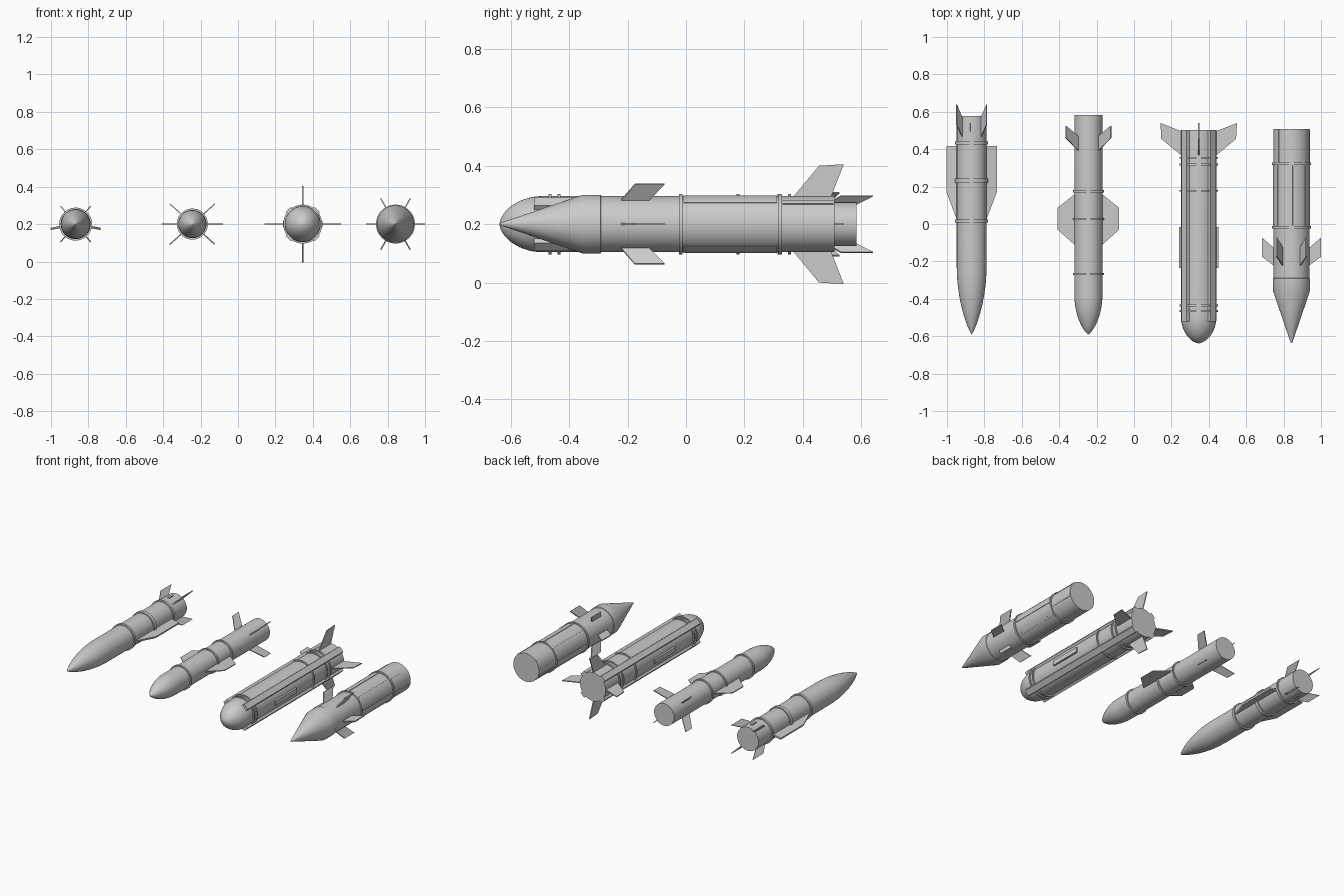
import bpy, bmesh
from math import cos, sin, pi, radians
from mathutils import Matrix, Vector

if "Cube" in bpy.data.objects:
    bpy.data.objects.remove(bpy.data.objects["Cube"])

SEG = 48
ZC = 0.2


def finish(name, bm, smooth=True):
    bmesh.ops.recalc_face_normals(bm, faces=bm.faces)
    me = bpy.data.meshes.new(name)
    bm.to_mesh(me)
    bm.free()
    ob = bpy.data.objects.new(name, me)
    bpy.context.collection.objects.link(ob)
    if smooth:
        bpy.ops.object.select_all(action='DESELECT')
        ob.select_set(True)
        bpy.context.view_layer.objects.active = ob
        bpy.ops.object.shade_smooth_by_angle(angle=radians(30))
    return ob


def lathe(name, x, prof, closed=False):
    """Revolve (radius, y) points around the long axis at x."""
    bm = bmesh.new()
    loops = []
    for r, y in prof:
        loops.append([bm.verts.new((x + r * cos(2 * pi * i / SEG), y, ZC + r * sin(2 * pi * i / SEG)))
                      for i in range(SEG)])
    pairs = list(zip(loops, loops[1:]))
    if closed:
        pairs.append((loops[-1], loops[0]))
    else:
        bm.faces.new(loops[0])
        bm.faces.new(loops[-1])
    for a, b in pairs:
        for i in range(SEG):
            j = (i + 1) % SEG
            bm.faces.new((a[i], a[j], b[j], b[i]))
    return finish(name, bm)


def ogive(R, y0, y1, power, n=14):
    """Nose profile from the tip at y1 back to the shoulder at y0."""
    pts = []
    for i in range(n + 1):
        t = 0.999 * sin(pi / 2 * (1 - i / n))
        pts.append((R * (1 - t * t) ** power, y0 + (y1 - y0) * t))
    return pts


def rings(name, x, r, ys, w=0.012, lift=0.008):
    for y in ys:
        h, o = w / 2, r + lift
        lathe(name, x, [(r - 0.006, y - h), (o, y - h), (o, y + h), (r - 0.006, y + h)], True)


def fins(name, x, angles, pts, thick=0.006):
    """Flat plates given as (radius, y) outlines, turned about the axis."""
    for a in angles:
        bm = bmesh.new()
        sides = [[bm.verts.new((r, y, s * thick / 2)) for r, y in pts] for s in (-1, 1)]
        for s in sides:
            bm.faces.new(s)
        for i in range(len(pts)):
            j = (i + 1) % len(pts)
            bm.faces.new((sides[0][i], sides[0][j], sides[1][j], sides[1][i]))
        M = Matrix.Translation((x, 0, ZC)) @ Matrix.Rotation(radians(-a), 4, 'Y')
        bmesh.ops.transform(bm, matrix=M, verts=bm.verts)
        finish(name, bm, False)


def strips(name, x, angles, r0, r1, y0, y1, width, taper=0.8):
    """Raised boxes along the body, slightly narrower on the outside."""
    for a in angles:
        bm = bmesh.new()
        bmesh.ops.create_cube(bm, size=1)
        for v in bm.verts:
            out = v.co.x > 0
            v.co = Vector((r1 if out else r0, y1 if v.co.y > 0 else y0,
                           v.co.z * width * (taper if out else 1)))
        M = Matrix.Translation((x, 0, ZC)) @ Matrix.Rotation(radians(-a), 4, 'Y')
        bmesh.ops.transform(bm, matrix=M, verts=bm.verts)
        finish(name, bm, False)


def panel(name, x, a0, a1, r, y0, y1, lift=0.003, n=8):
    """Curved raised plate covering an arc of the body."""
    bm = bmesh.new()
    rows = []
    for i in range(n + 1):
        a = radians(a0 + (a1 - a0) * i / n)
        rows.append([bm.verts.new((x + q * cos(a), y, ZC + q * sin(a)))
                     for q, y in ((r - .003, y0), (r + lift, y0), (r + lift, y1), (r - .003, y1))])
    bm.faces.new(rows[0])
    bm.faces.new(rows[-1])
    for p, q in zip(rows, rows[1:]):
        for k in range(4):
            m = (k + 1) % 4
            bm.faces.new((p[k], p[m], q[m], q[k]))
    finish(name, bm)


DIAG = (45, 135, 225, 315)

# Missile with long side strakes
X = -0.868
lathe("strake_missile_body", X, ogive(0.08, -0.22, -0.59, 0.85) + [(0.08, 0.578)])
rings("strake_missile_band", X, 0.08, (0.015, 0.432), 0.016)
rings("strake_missile_wide_band", X, 0.08, (0.232,), 0.024)
fins("strake_missile_strake", X, (-11, 191),
     [(0.07, 0.02), (0.08, 0.025), (0.136, 0.17), (0.136, 0.417), (0.07, 0.417)], 0.012)
fins("strake_missile_tail_fin", X, (50, 130, 230, 310),
     [(0.07, 0.455), (0.126, 0.53), (0.126, 0.64), (0.07, 0.555)])
strips("strake_missile_lug", X, (90, 270), 0.07, 0.085, 0.495, 0.54, 0.018)

# Missile with trapezoid mid wings
X = -0.244
lathe("wing_missile_body", X, ogive(0.075, -0.38, -0.59, 0.75) + [(0.075, 0.583)])
rings("wing_missile_band", X, 0.075, (-0.267, 0.027, 0.175))
fins("wing_missile_wing", X, (0, 180),
     [(0.065, -0.115), (0.075, -0.11), (0.165, -0.03), (0.165, 0.087), (0.075, 0.158), (0.065, 0.16)])
fins("wing_missile_tail_fin", X, (42, 138, 222, 318),
     [(0.065, 0.385), (0.162, 0.46), (0.162, 0.525), (0.065, 0.465)])

# Blunt missile with four long cable ducts
X = 0.346
lathe("duct_missile_body", X, ogive(0.096, -0.49, -0.638, 0.58) + [(0.096, 0.503)])
rings("duct_missile_band", X, 0.096, (-0.465, -0.435, 0.178, 0.318, 0.354), 0.01)
strips("duct_missile_duct", X, DIAG, 0.08, 0.11, -0.52, 0.503, 0.048)
strips("duct_missile_side_box", X, (0, 180), 0.08, 0.105, -0.235, -0.015, 0.04)
fins("duct_missile_tail_fin", X, (0, 90, 180, 270),
     [(0.085, 0.36), (0.2, 0.455), (0.205, 0.54), (0.095, 0.497), (0.085, 0.497)])

# Cone-nosed missile with six fins and panelled midsection
X = 0.842
lathe("cone_missile_body", X, [(0.003, -0.637), (0.006, -0.63), (0.1, -0.355), (0.1, -0.292),
                               (0.096, -0.29), (0.096, 0.508)])
rings("cone_missile_band", X, 0.096, (-0.018, 0.322), 0.012)
fins("cone_missile_fin", X, range(0, 360, 60),
     [(0.085, -0.23), (0.158, -0.175), (0.158, -0.073), (0.085, -0.135)], 0.007)
for a in range(0, 360, 45):
    panel("cone_missile_panel", X, a + 4, a + 41, 0.096, -0.008, 0.312)
for a in (-18, 45, 135, 198):
    panel("cone_missile_rear_strip", X, a, a + 10, 0.096, 0.33, 0.505, n=3)
